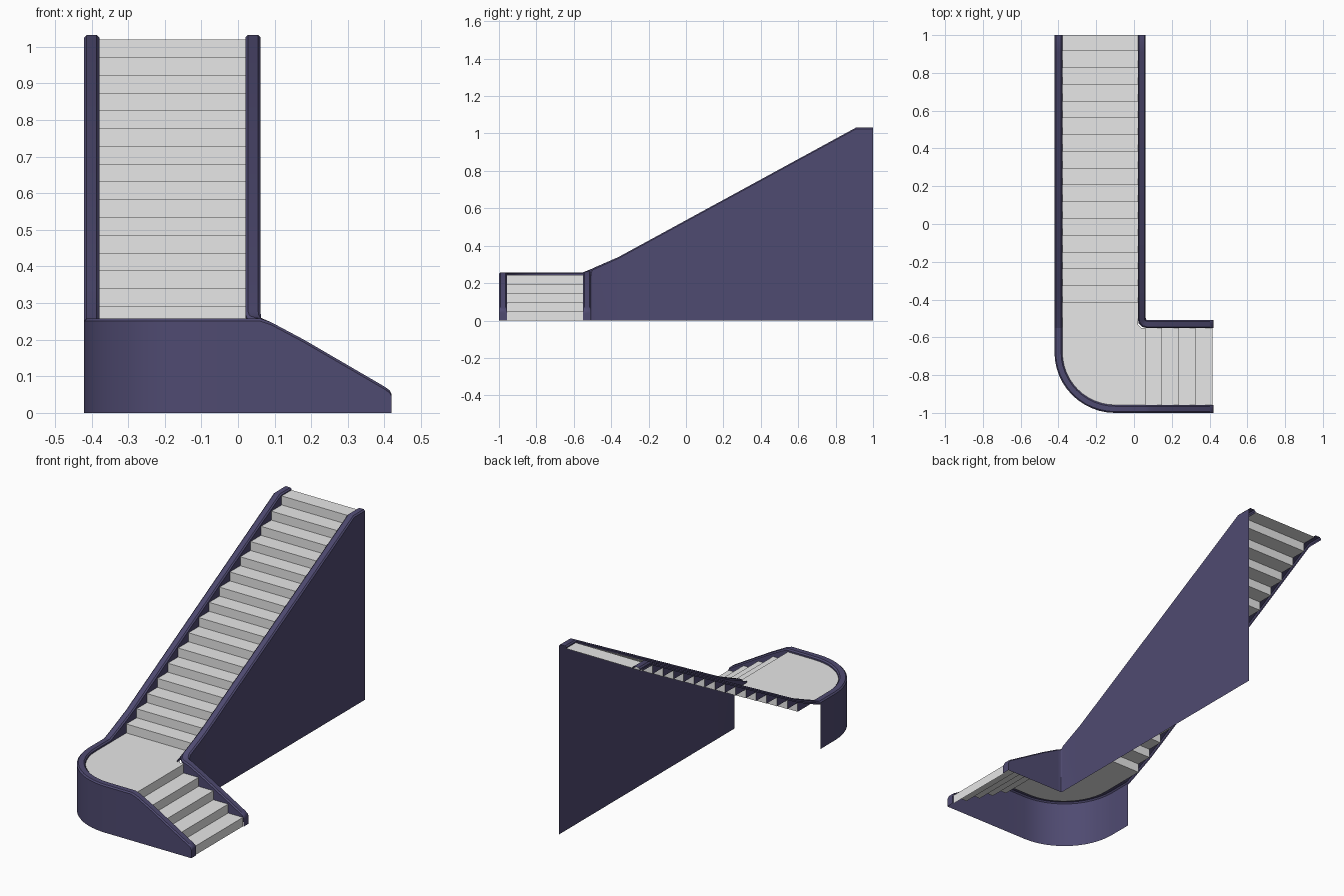
import bpy, bmesh, math
from mathutils import Vector

cube = bpy.data.objects.get("Cube")
if cube:
    bpy.data.objects.remove(cube, do_unlink=True)


def material(name, rgb):
    m = bpy.data.materials.new(name)
    m.use_nodes = True
    m.diffuse_color = (*rgb, 1)
    bsdf = m.node_tree.nodes["Principled BSDF"]
    bsdf.inputs["Base Color"].default_value = (*rgb, 1)
    bsdf.inputs["Roughness"].default_value = 0.7
    return m


PURPLE = material("muted purple", (0.078, 0.069, 0.165))
GREY = material("light grey", (0.8, 0.8, 0.8))

RISE, RUN = 1.02 / 21, 0.0888
LANDING = 5 * RISE
HALF, BEVEL, LIP = 0.021, 0.007, 0.016
OUTER_X, INNER_X, FRONT_Y, SHORT_Y = -0.4, 0.041, -0.979, -0.53

# Rail top heights along each flight
SLOPE = [(1.0, 1.032), (0.91, 1.032), (-0.36, 0.34), (-0.5, 0.278), (-0.55, 0.258)]
DESCENT = [(0.06, 0.258), (0.09, 0.248), (0.18, 0.2), (0.4, 0.072), (0.414, 0.062), (0.42, 0.05)]


def height(line, u):
    pts = sorted(line)
    for (a, za), (b, zb) in zip(pts, pts[1:]):
        if u <= b:
            return za + (zb - za) * (u - a) / (b - a)
    return pts[-1][1]


def finish(name, bm, mat, smooth=False):
    mesh = bpy.data.meshes.new(name)
    bm.to_mesh(mesh)
    bm.free()
    mesh.materials.append(mat)
    ob = bpy.data.objects.new(name, mesh)
    bpy.context.collection.objects.link(ob)
    if smooth:
        bpy.ops.object.select_all(action='DESELECT')
        ob.select_set(True)
        bpy.context.view_layer.objects.active = ob
        bpy.ops.object.shade_smooth_by_angle(angle=math.radians(30))


def wall(name, path, outside, grounded=True):
    """Sweep an open shell: outer face, bevelled cap and short inner lip."""
    bm = bmesh.new()
    pts = [Vector(p[:2]) for p in path]
    rings = []
    for i, p in enumerate(pts):
        a = (p - pts[i - 1]).normalized() if i else (pts[1] - p).normalized()
        b = (pts[i + 1] - p).normalized() if i < len(pts) - 1 else a
        t = (a + b).normalized()
        side = outside * Vector((-t.y, t.x)) / max(t.dot(a), 0.5)
        top = path[i][2]
        low = 0 if grounded else top - LIP
        section = [(HALF, low), (HALF, top - BEVEL), (HALF - BEVEL, top),
                   (BEVEL - HALF, top), (-HALF, top - BEVEL), (-HALF, top - LIP)]
        rings.append([bm.verts.new((p.x + side.x * s, p.y + side.y * s, z)) for s, z in section])
    for r, q in zip(rings, rings[1:]):
        for j in range(5):
            bm.faces.new((r[j], r[j + 1], q[j + 1], q[j]))
    if grounded:
        # Closed end beside the bottom step
        x, y, _ = rings[-1][-1].co
        bm.faces.new(rings[-1] + [bm.verts.new((x, y, 0))])
    if outside < 0:
        bmesh.ops.reverse_faces(bm, faces=bm.faces)
    finish(name, bm, PURPLE, True)


def steps(name, profile, place, lo, hi):
    """Thin folded sheet of treads and risers, spanning lo to hi."""
    bm = bmesh.new()
    rows = [[bm.verts.new(place(u, v, z)) for v in (lo, hi)] for u, z in profile]
    for r, q in zip(rows, rows[1:]):
        bm.faces.new((r[0], r[1], q[1], q[0]))
    bm.normal_update()
    if sum(f.normal.z for f in bm.faces) < 0:
        bmesh.ops.reverse_faces(bm, faces=bm.faces)
    finish(name, bm, GREY)


def skirts(name, profile, line, place, lo, hi):
    """Inner wall faces between the treads and the rail top."""
    bm = bmesh.new()
    across = Vector(place(0, 1, 0))
    for v, facing in ((lo, 1), (hi, -1)):
        for (a, za), (b, zb) in zip(profile, profile[1:]):
            if b - a < 0.001:
                continue
            corners = [(a, za), (b, zb)] + [(u, max(height(line, u) - BEVEL, za)) for u in (b, a)]
            face = bm.faces.new([bm.verts.new(place(u, v, z)) for u, z in corners])
            face.normal_update()
            if face.normal.dot(across) * facing < 0:
                face.normal_flip()
    finish(name, bm, PURPLE)


# Upper flight, climbing towards the back
first = -0.416
upper = [(first, LANDING)]
for i in range(16):
    z = LANDING + (i + 1) * RISE
    upper += [(first + i * RUN, z), (1.0 if i == 15 else first + (i + 1) * RUN, z)]


def along_y(u, v, z):
    return (v, u, z)


span = (OUTER_X + HALF, INNER_X - HALF)
steps("upper_steps", upper, along_y, *span)
skirts("upper_skirts", [(-0.55, LANDING)] + upper, SLOPE, along_y, *span)

# Lower flight, descending to the left
lower = [(0.06, LANDING)]
for i in range(1, 5):
    z = LANDING - i * RISE
    lower += [(0.06 + (i - 1) * RUN, z), (0.06 + i * RUN, z)]
lower.append((lower[-1][0], 0))


def along_x(u, v, z):
    return (u, v, z)


span = (FRONT_Y + HALF, SHORT_Y - HALF)
steps("lower_steps", lower, along_x, *span)
skirts("lower_skirts", lower, DESCENT, along_x, *span)


# Landing with one rounded corner
def arc(radius, n=12):
    return [(-0.1 - radius * math.cos(a), -0.679 - radius * math.sin(a))
            for a in (math.pi / 2 * i / n for i in range(n + 1))]


bm = bmesh.new()
right, back, front = INNER_X - HALF, SHORT_Y - HALF, FRONT_Y + HALF
outline = [(right, first), (OUTER_X + HALF, first)] + arc(0.3 - HALF)
outline += [(0.06, front), (0.06, back), (right + 0.02, back), (right, back + 0.02)]
bm.faces.new([bm.verts.new((x, y, LANDING)) for x, y in outline])
finish("landing", bm, GREY)

# Side walls and rails
wall("outer_rail", [(OUTER_X, y, z) for y, z in SLOPE], -1, grounded=False)
wall("landing_wall", [(OUTER_X, -0.55, 0.258)]
     + [(x, y, 0.258) for x, y in arc(0.3)]
     + [(x, FRONT_Y, z) for x, z in DESCENT], -1)
wall("inner_wall", [(INNER_X, y, z) for y, z in SLOPE[:4]]
     + [(0.044, -0.515, 0.266), (0.054, -0.526, 0.26), (0.069, SHORT_Y, 0.256)]
     + [(x, SHORT_Y, z) for x, z in DESCENT[1:]], 1)
